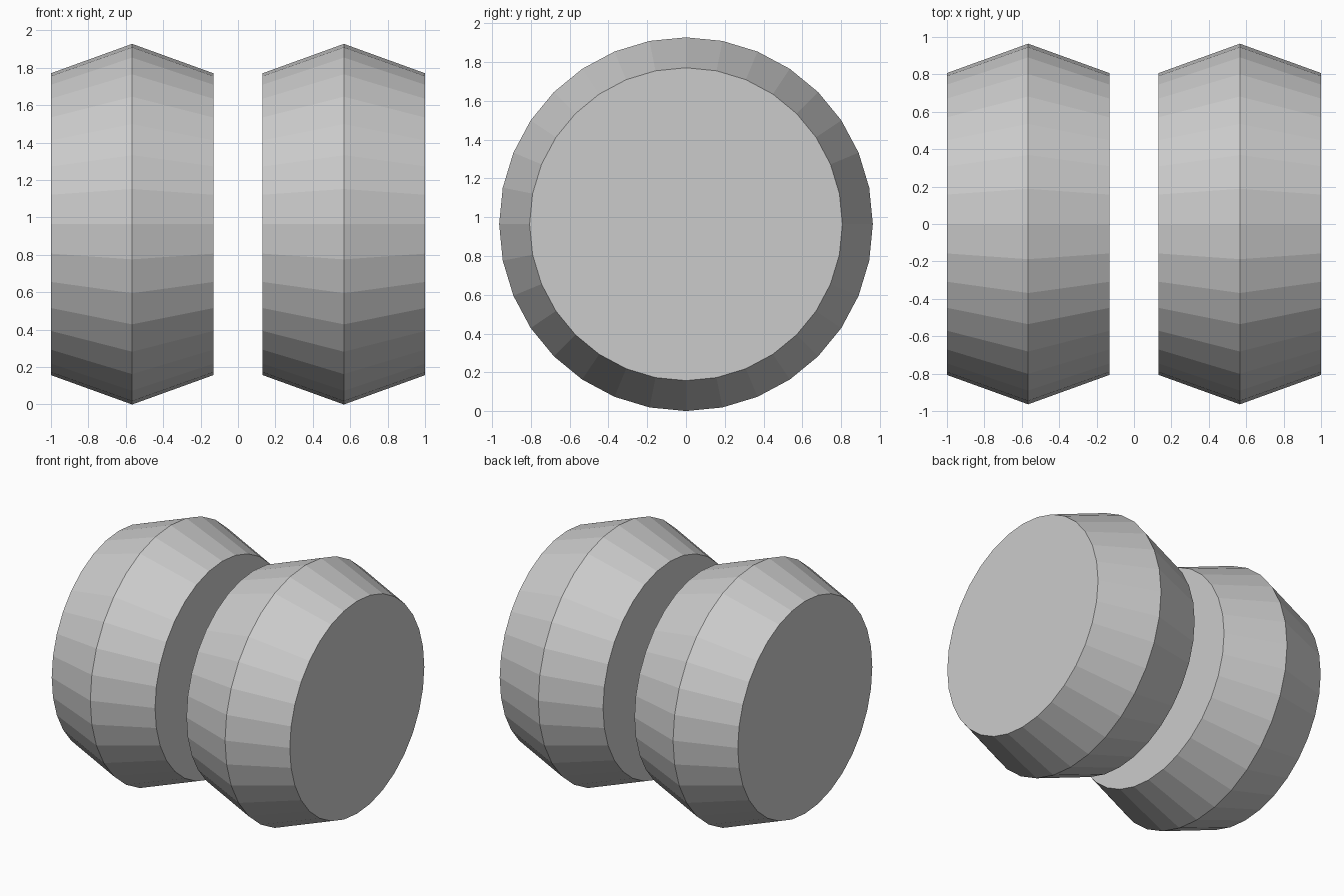
import bpy, bmesh, math

if "Cube" in bpy.data.objects:
    bpy.data.objects.remove(bpy.data.objects["Cube"])

SIDES = 32
RIM, FACE = 0.964, 0.807          # middle ridge radius, end face radius
HALF = 0.434                      # half the width of one wheel
CENTRE_X = 1.0 - HALF


def make_wheel(name, cx):
    """Bevelled drum with its axis along x and a ridge at mid width."""
    bm = bmesh.new()
    rings = []
    for dx, r in ((-HALF, FACE), (0, RIM), (HALF, FACE)):
        rings.append([bm.verts.new((dx,
                                    r * math.sin(2 * math.pi * i / SIDES),
                                    r * math.cos(2 * math.pi * i / SIDES)))
                      for i in range(SIDES)])
    # Sloping tread
    for a, b in zip(rings, rings[1:]):
        for i in range(SIDES):
            j = (i + 1) % SIDES
            bm.faces.new((a[i], a[j], b[j], b[i]))
    # Flat end faces
    bm.faces.new(rings[0])
    bm.faces.new(rings[-1])
    bmesh.ops.recalc_face_normals(bm, faces=bm.faces[:])
    mesh = bpy.data.meshes.new(name)
    bm.to_mesh(mesh)
    bm.free()
    wheel = bpy.data.objects.new(name, mesh)
    wheel.location = (cx, 0, RIM)
    bpy.context.collection.objects.link(wheel)


# Matching pair with an open gap between them
make_wheel("left_wheel", -CENTRE_X)
make_wheel("right_wheel", CENTRE_X)
